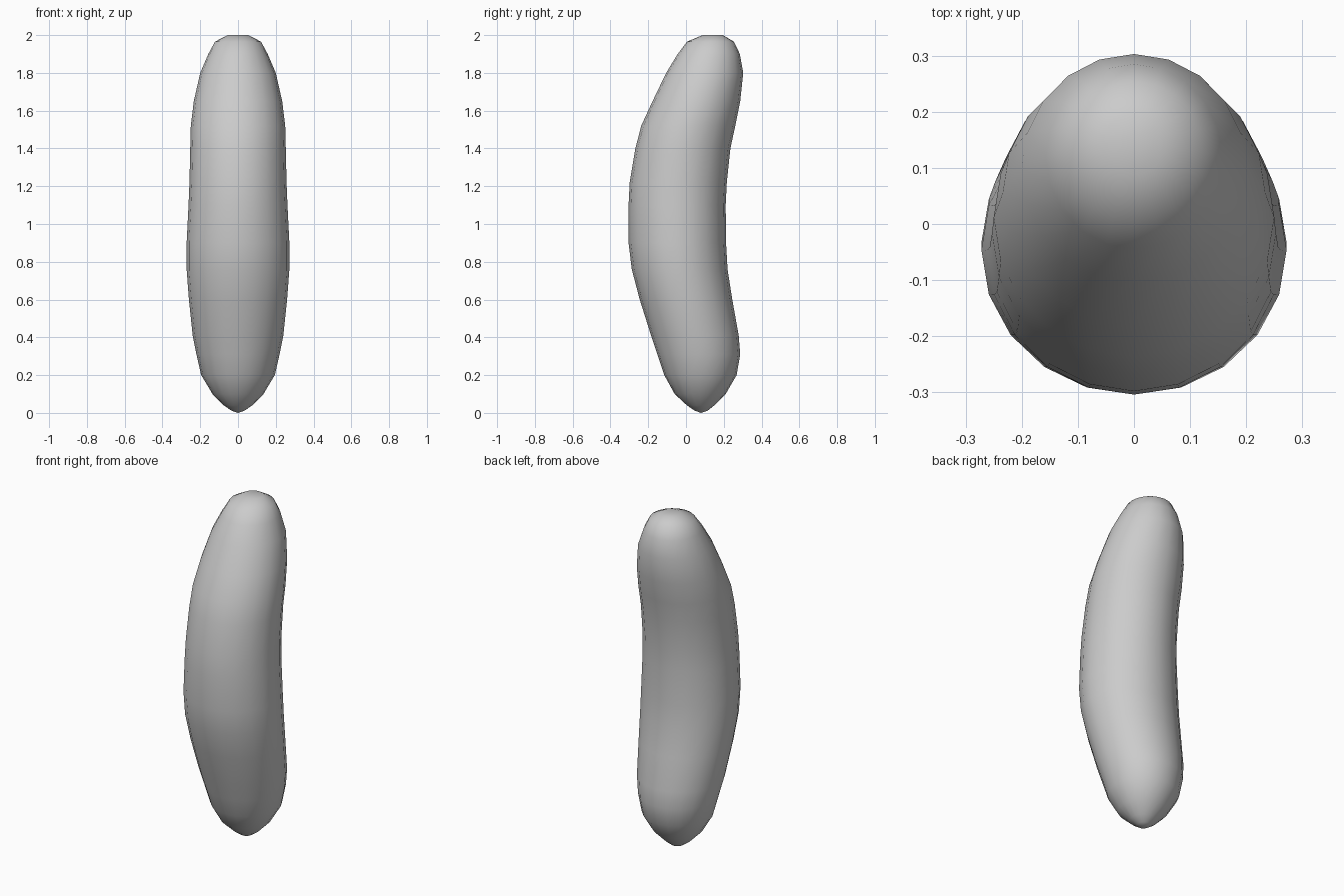
import bpy, bmesh
from math import cos, sin, tau

SIDES = 20
# Cross-sections: height, half width, front y, back y
SECTIONS = [
    (0.012, 0.035, 0.045, 0.115),
    (0.04, 0.075, 0.005, 0.15),
    (0.10, 0.135, -0.06, 0.21),
    (0.20, 0.195, -0.115, 0.268),
    (0.31, 0.22, -0.152, 0.287),
    (0.41, 0.24, -0.185, 0.279),
    (0.60, 0.26, -0.245, 0.245),
    (0.76, 0.272, -0.287, 0.220),
    (0.90, 0.272, -0.304, 0.212),
    (1.10, 0.262, -0.304, 0.210),
    (1.22, 0.257, -0.298, 0.216),
    (1.40, 0.253, -0.268, 0.235),
    (1.52, 0.25, -0.237, 0.261),
    (1.65, 0.234, -0.177, 0.287),
    (1.80, 0.20, -0.105, 0.303),
    (1.90, 0.157, -0.044, 0.285),
    (1.965, 0.122, 0.005, 0.254),
    (2.00, 0.055, 0.088, 0.195),
]

# Curved body lofted through elliptical rings
bm = bmesh.new()
rings = []
for z, rx, front, back in SECTIONS:
    cy, ry = (front + back) / 2, (back - front) / 2
    rings.append([bm.verts.new((rx * sin(tau * i / SIDES), cy - ry * cos(tau * i / SIDES), z))
                  for i in range(SIDES)])
for low, high in zip(rings, rings[1:]):
    for i in range(SIDES):
        j = (i + 1) % SIDES
        bm.faces.new((low[i], low[j], high[j], high[i]))

# Rounded tip below and flat cap above
tip = bm.verts.new((0, 0.08, 0))
for i in range(SIDES):
    bm.faces.new((tip, rings[0][(i + 1) % SIDES], rings[0][i]))
bm.faces.new(rings[-1])
bmesh.ops.recalc_face_normals(bm, faces=bm.faces)
for f in bm.faces:
    f.smooth = True

mesh = bpy.data.meshes.new("curved_body")
bm.to_mesh(mesh)
bm.free()
bpy.context.collection.objects.link(bpy.data.objects.new("curved_body", mesh))
